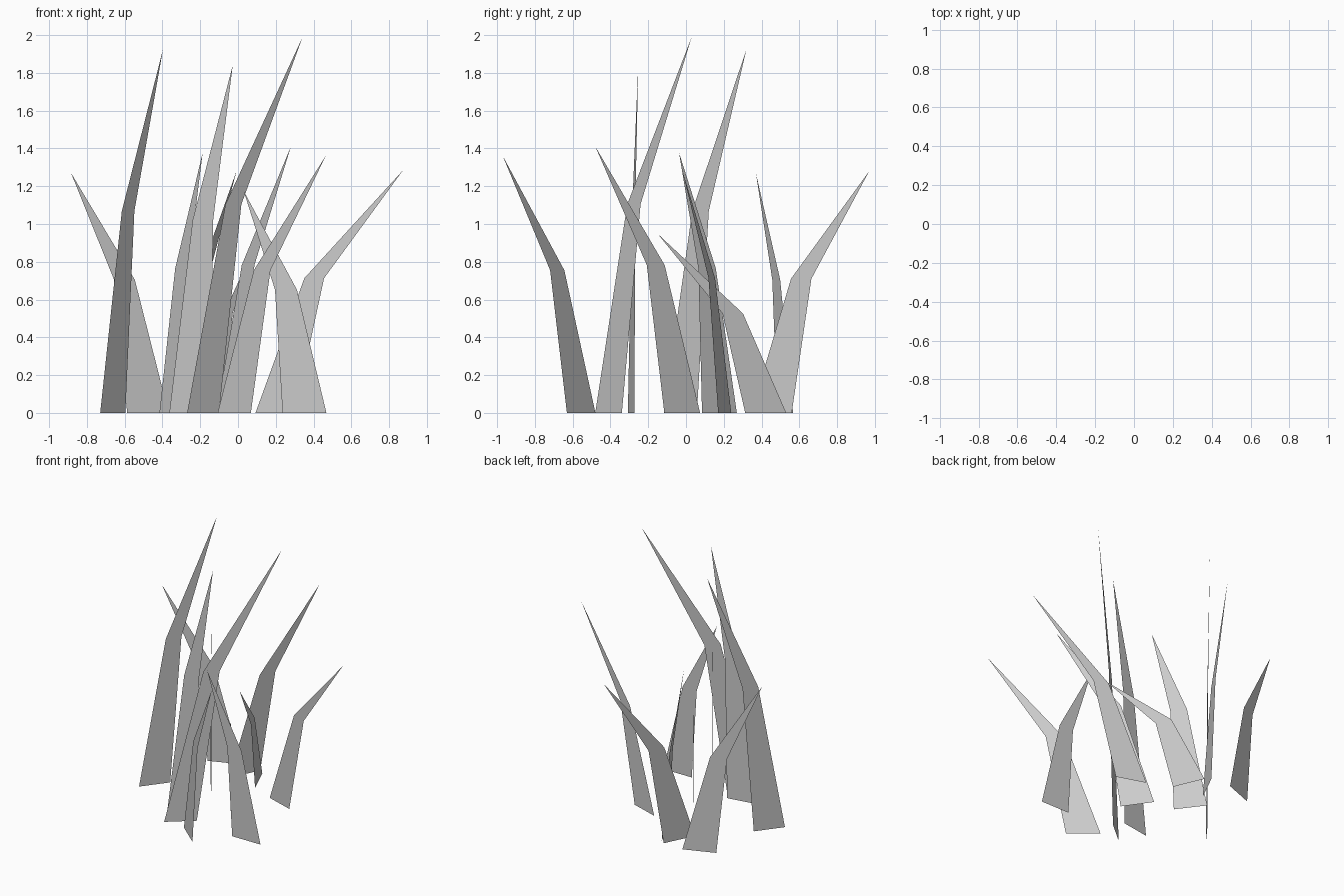
import bpy
from mathutils import Vector

if "Cube" in bpy.data.objects:
    bpy.data.objects.remove(bpy.data.objects["Cube"])

# Each blade: base centre (x, y), tip (x, y, z), base width
BLADES = [
    ((-0.477, 0.525), (-0.884, 0.37, 1.27), 0.235),
    ((-0.663, -0.03), (-0.397, 0.32, 1.925), 0.22),
    ((-0.255, -0.29), (-0.028, -0.253, 1.84), 0.22),
    ((-0.185, -0.41), (0.342, 0.03, 1.99), 0.22),
    ((-0.347, 0.177), (-0.187, -0.037, 1.378), 0.23),
    ((-0.046, -0.02), (0.28, -0.48, 1.41), 0.232),
    ((-0.02, -0.555), (0.464, -0.97, 1.36), 0.232),
    ((0.197, 0.205), (0.874, -0.02, 1.285), 0.22),
    ((0.352, -0.405), (0.03, -0.405, 1.175), 0.232),
    ((-0.262, 0.452), (-0.008, 0.97, 1.28), 0.24),
    ((-0.126, 0.422), (0.118, -0.15, 0.948), 0.236),
]
MID_HEIGHT, MID_LEAN, MID_TAPER = 0.555, 0.305, 0.5


def grass_blade(name, base, tip, width):
    """Flat upright blade that bends within its own vertical plane."""
    base = Vector((*base, 0))
    tip = Vector(tip)
    lean = Vector((tip.x - base.x, tip.y - base.y, 0))
    side = lean.normalized() * width / 2
    mid = base + lean * MID_LEAN + Vector((0, 0, tip.z * MID_HEIGHT))
    verts = [base - side, base + side,
             mid + side * MID_TAPER, mid - side * MID_TAPER, tip]
    mesh = bpy.data.meshes.new(name)
    mesh.from_pydata([tuple(v) for v in verts], [], [(0, 1, 2, 3), (3, 2, 4)])
    obj = bpy.data.objects.new(name, mesh)
    bpy.context.collection.objects.link(obj)


# Grass tuft
for i, (base, tip, width) in enumerate(BLADES, 1):
    grass_blade(f"grass_blade_{i}", base, tip, width)
